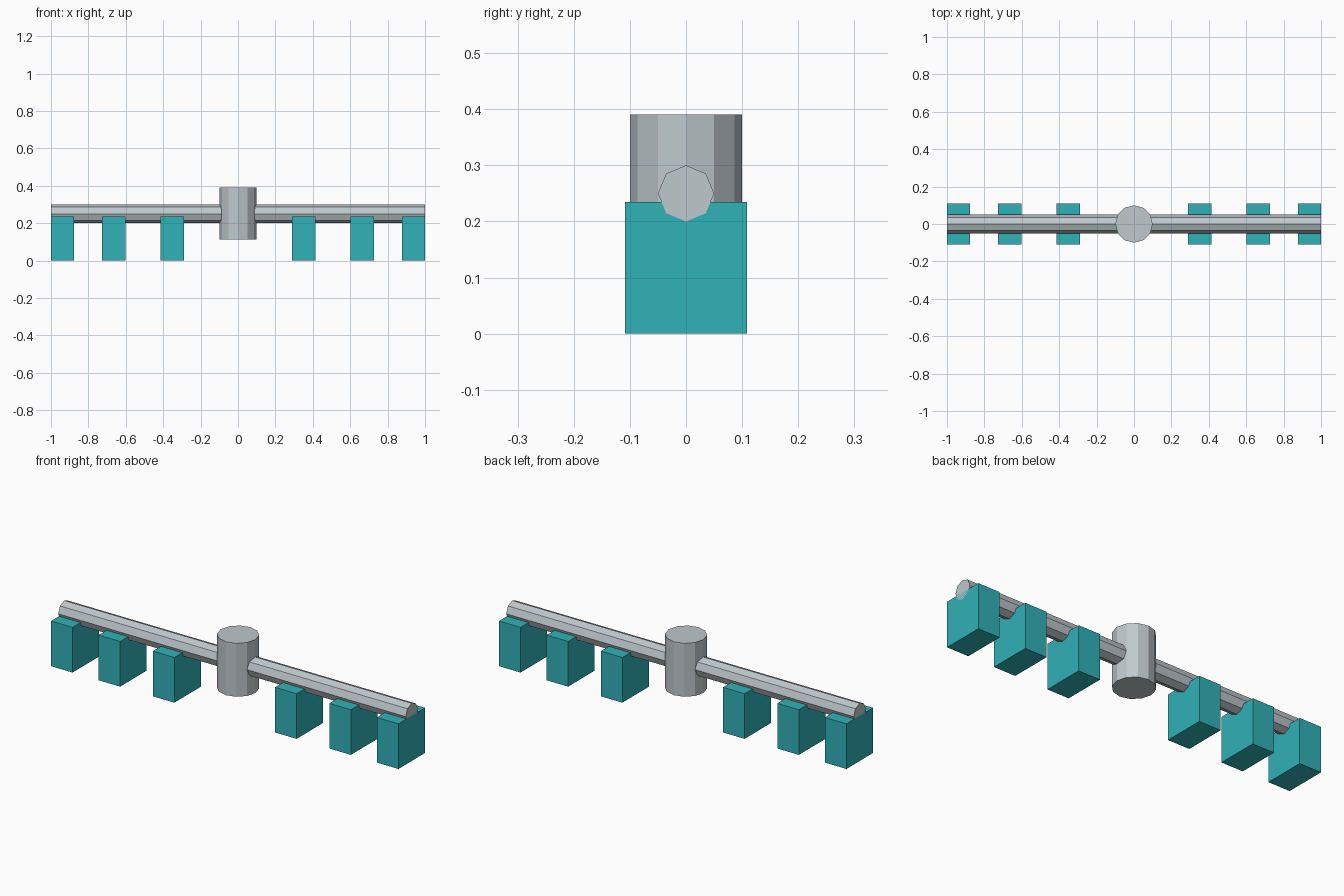
import bpy
import math

if "Cube" in bpy.data.objects:
    bpy.data.objects.remove(bpy.data.objects["Cube"])


def material(name, rgb):
    mat = bpy.data.materials.new(name)
    mat.diffuse_color = (*rgb, 1.0)
    mat.use_nodes = True
    mat.node_tree.nodes["Principled BSDF"].inputs["Base Color"].default_value = mat.diffuse_color
    return mat


GREY = material("light_grey", (0.515, 0.578, 0.604))
TEAL = material("teal", (0.030, 0.445, 0.479))


def finish(name, mat):
    obj = bpy.context.object
    obj.name = name
    obj.data.materials.append(mat)
    return obj


def block(name, x):
    bpy.ops.mesh.primitive_cube_add(size=1, location=(x, 0, 0.1175))
    obj = finish(name, TEAL)
    obj.scale = (0.124, 0.218, 0.235)


# Octagonal crossbar running the full length, corner pointing up
bpy.ops.mesh.primitive_cylinder_add(vertices=8, radius=0.05, depth=2.0,
                                    location=(0, 0, 0.25),
                                    rotation=(0, math.pi / 2, 0))
finish("crossbar", GREY)

# Twelve-sided central hub
bpy.ops.mesh.primitive_cylinder_add(vertices=12, radius=0.1, depth=0.278,
                                    location=(0, 0, 0.252))
finish("hub", GREY)

# Three hanging blocks on each side
for side, sign in (("left", -1), ("right", 1)):
    for part, x in (("inner", 0.352), ("middle", 0.664), ("outer", 0.938)):
        block(f"{part}_block_{side}", sign * x)
